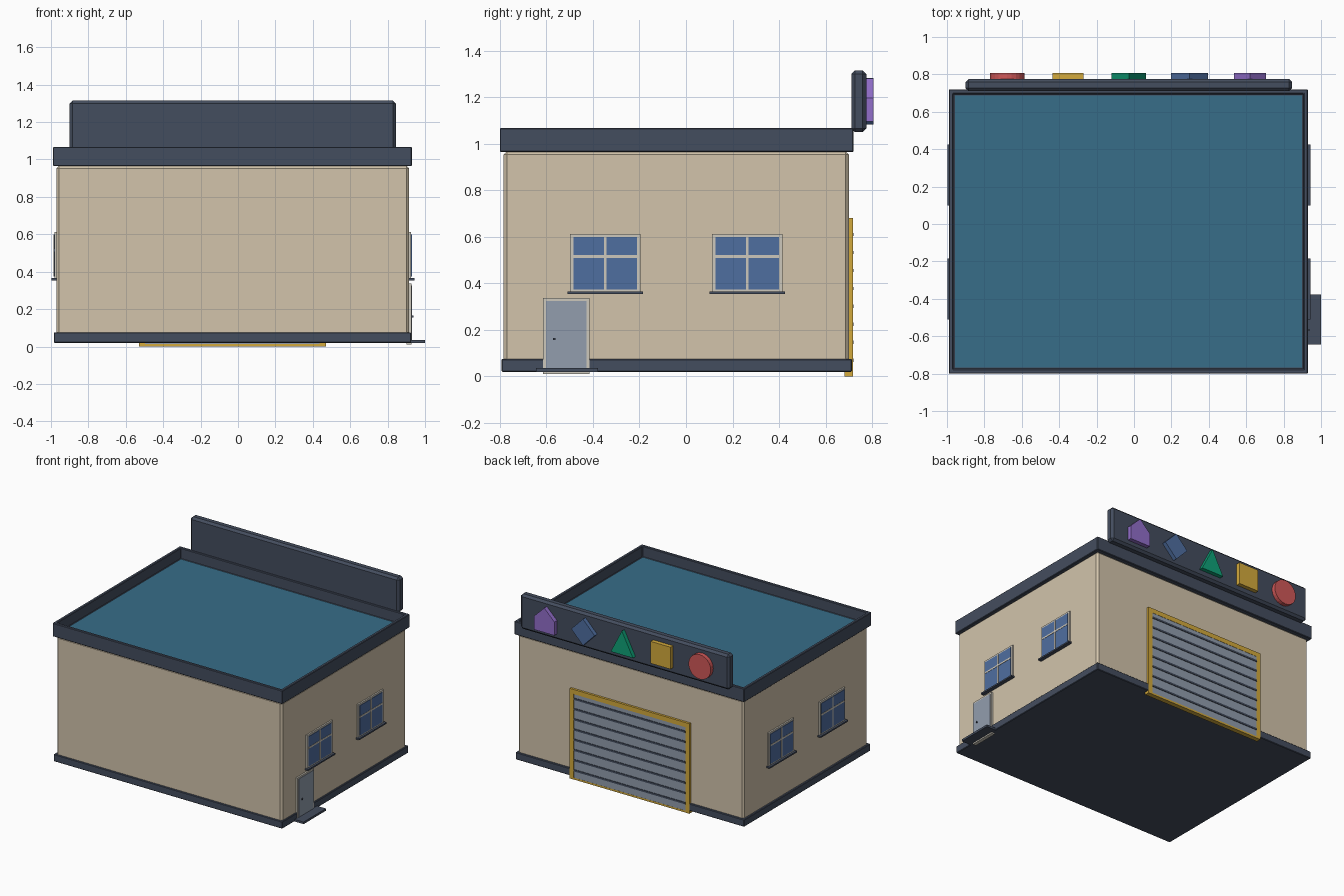
import bpy, bmesh, math

if "Cube" in bpy.data.objects:
    bpy.data.objects.remove(bpy.data.objects["Cube"])


def paint(name, r, g, b):
    lin = [((c / 255 + 0.055) / 1.055) ** 2.4 if c > 10 else c / 255 / 12.92 for c in (r, g, b)]
    m = bpy.data.materials.new(name)
    m.diffuse_color = (*lin, 1)
    m.use_nodes = True
    m.node_tree.nodes["Principled BSDF"].inputs["Base Color"].default_value = m.diffuse_color
    return m


NAVY = paint("dark slate", 68, 77, 94)
WALL = paint("sand wall", 210, 196, 171)
ROOF = paint("teal roof", 55, 109, 136)
BLUE = paint("blue", 79, 110, 160)
GOLD = paint("gold", 212, 170, 60)
RED = paint("red", 208, 88, 88)
PURPLE = paint("purple", 146, 110, 202)
GREEN = paint("green", 15, 162, 120)
GREY = paint("metal grey", 146, 158, 174)
TRIM = paint("pale trim", 205, 200, 188)


def finish(name, bm, mat, bevel=0):
    bmesh.ops.recalc_face_normals(bm, faces=bm.faces)
    me = bpy.data.meshes.new(name)
    bm.to_mesh(me)
    bm.free()
    me.materials.append(mat)
    ob = bpy.data.objects.new(name, me)
    bpy.context.collection.objects.link(ob)
    if bevel:
        mod = ob.modifiers.new("bevel", "BEVEL")
        mod.width = bevel
        mod.segments = 1
    return ob


def box_mesh(x, y, z):
    bm = bmesh.new()
    bmesh.ops.create_cube(bm, size=1)
    for v in bm.verts:
        v.co = [a[0] if c < 0 else a[1] for a, c in zip((x, y, z), v.co)]
    return bm


def box(name, x, y, z, mat, bevel=0):
    return finish(name, box_mesh(sorted(x), sorted(y), sorted(z)), mat, bevel)


def badge(name, cx, pts, mat):
    """Extruded outline on the rear of the sign; pts are (x offset, z)."""
    bm = bmesh.new()
    face = bm.faces.new([bm.verts.new((cx + x, 0.765, z)) for x, z in pts])
    ext = bmesh.ops.extrude_face_region(bm, geom=[face])
    for v in ext["geom"]:
        if isinstance(v, bmesh.types.BMVert):
            v.co.y = 0.806
    return finish(name, bm, mat)


# Building shell
box("base_plinth", (-0.985, 0.925), (-0.793, 0.713), (0.02, 0.075), NAVY, 0.004)
box("wall_block", (-0.97, 0.915), (-0.783, 0.70), (0.04, 0.967), WALL, 0.014)

# Parapet tray with a sunken roof
bm = box_mesh((-0.99, 0.93), (-0.80, 0.72), (0.965, 1.067))
top = max(bm.faces, key=lambda f: f.calc_center_median().z)
bmesh.ops.inset_region(bm, faces=[top], thickness=0.033)
down = bmesh.ops.extrude_face_region(bm, geom=[top])
for g in down["geom"]:
    if isinstance(g, bmesh.types.BMVert):
        g.co.z = 0.985
bmesh.ops.delete(bm, geom=[top], context="FACES")
finish("parapet", bm, NAVY, 0.004)
box("roof_deck", (-0.957, 0.897), (-0.767, 0.687), (0.98, 0.989), ROOF)

# Sign board and its shapes
box("sign_board", (-0.90, 0.845), (0.71, 0.775), (1.05, 1.315), NAVY, 0.016)
badge("circle_badge", -0.678,
      [(0.093 * math.cos(i * math.tau / 24), 1.183 + 0.093 * math.sin(i * math.tau / 24))
       for i in range(24)], RED)
badge("square_badge", -0.352, [(-0.083, 1.10), (0.083, 1.10), (0.083, 1.266), (-0.083, 1.266)], GOLD)
badge("triangle_badge", -0.028, [(-0.093, 1.10), (0.093, 1.10), (0, 1.28)], GREEN)
badge("diamond_badge", 0.297, [(0, 1.083), (0.098, 1.183), (0, 1.283), (-0.098, 1.183)], BLUE)
badge("house_badge", 0.62, [(-0.085, 1.095), (0.085, 1.095), (0.085, 1.197),
                            (0, 1.28), (-0.085, 1.197)], PURPLE)

# Roller door on the rear: gold frame bars around a grey shutter
for n, x in (("left", (-0.53, -0.497)), ("right", (0.437, 0.47))):
    box("shutter_frame_" + n, x, (0.68, 0.717), (0, 0.68), GOLD)
box("shutter_frame_top", (-0.497, 0.437), (0.68, 0.717), (0.645, 0.68), GOLD)
box("shutter_frame_bottom", (-0.497, 0.437), (0.68, 0.716), (0, 0.014), GOLD)
box("shutter_panel", (-0.497, 0.437), (0.68, 0.715), (0.014, 0.645), GREY)
for i in range(8):
    z = 0.07 + i * 0.0771
    box("shutter_groove", (-0.497, 0.437), (0.70, 0.719), (z - 0.007, z + 0.007), NAVY)

# Windows on both side walls
for wall, s in ((0.915, 1), (-0.97, -1)):
    for cy in (-0.347, 0.263):
        def out(d):
            return (wall - s * 0.01, wall + s * d)
        box("window_frame", out(0.011), (cy - 0.152, cy + 0.152), (0.362, 0.613), TRIM)
        box("window_glass", out(0.014), (cy - 0.137, cy + 0.137), (0.374, 0.60), BLUE)
        box("window_mullion", out(0.016), (cy - 0.006, cy + 0.006), (0.374, 0.60), TRIM)
        box("window_crossbar", out(0.016), (cy - 0.137, cy + 0.137), (0.509, 0.521), TRIM)
        box("window_sill", out(0.028), (cy - 0.163, cy + 0.163), (0.354, 0.365), NAVY)

# Side door with handle and step
box("door_frame", (0.90, 0.927), (-0.615, -0.415), (0.01, 0.337), TRIM)
box("door_panel", (0.90, 0.930), (-0.602, -0.428), (0.03, 0.325), GREY)
box("door_handle", (0.92, 0.937), (-0.571, -0.561), (0.156, 0.166), NAVY)
box("door_step", (0.90, 1.0), (-0.645, -0.378), (0.02, 0.036), NAVY)
